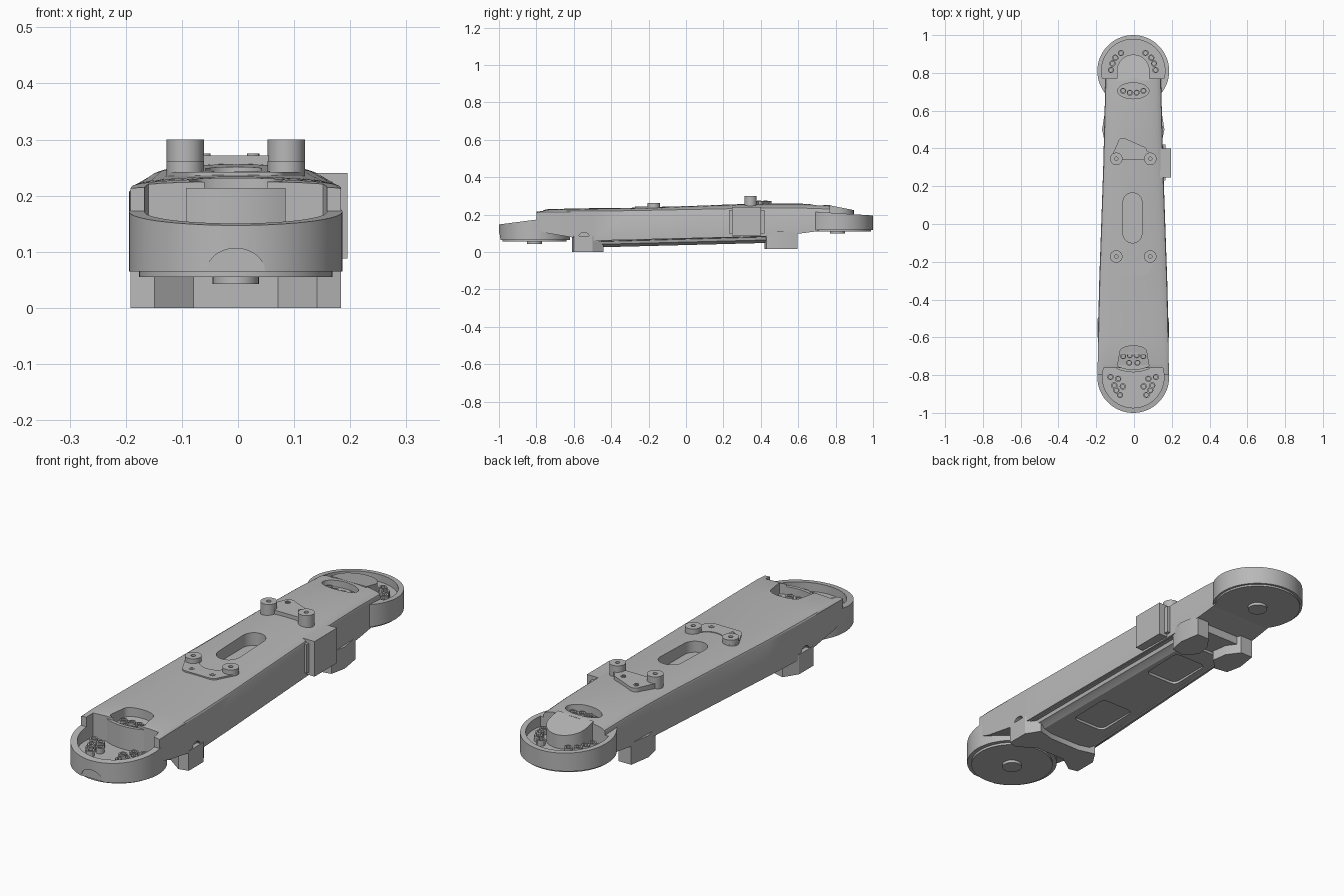
import bpy, bmesh, math
from mathutils import Vector

if "Cube" in bpy.data.objects:
    bpy.data.objects.remove(bpy.data.objects["Cube"], do_unlink=True)

grey = bpy.data.materials.new("plain_grey")
grey.use_nodes = True
COLOUR = (0.48, 0.48, 0.48, 1)
grey.diffuse_color = COLOUR
grey.node_tree.nodes["Principled BSDF"].inputs["Base Color"].default_value = COLOUR
CX = -0.004  # centre line of the arm


def finish(name, bm):
    bmesh.ops.recalc_face_normals(bm, faces=bm.faces)
    mesh = bpy.data.meshes.new(name)
    bm.to_mesh(mesh)
    bm.free()
    mesh.materials.append(grey)
    ob = bpy.data.objects.new(name, mesh)
    bpy.context.collection.objects.link(ob)
    return ob


def loft(name, rings):
    """Closed skin through rings of equal length."""
    bm = bmesh.new()
    loops = [[bm.verts.new(p) for p in r] for r in rings]
    n = len(loops[0])
    for a, b in zip(loops, loops[1:]):
        for i in range(n):
            j = (i + 1) % n
            bm.faces.new((a[i], a[j], b[j], b[i]))
    bm.faces.new(loops[0])
    bm.faces.new(loops[-1])
    return finish(name, bm)


def prism(name, outline, low, high):
    """Upright prism; high may be a function of y."""
    top = high if callable(high) else (lambda y: high)
    return loft(name, [[(x, y, low) for x, y in outline],
                       [(x, y, top(y)) for x, y in outline]])


def oval(x, y, rx, ry, start=0, end=360, n=48):
    full = end - start == 360
    return [(x + rx * math.cos(math.radians(start + (end - start) * i / n)),
             y + ry * math.sin(math.radians(start + (end - start) * i / n)))
            for i in range(n if full else n + 1)]


def box(name, x0, x1, y0, y1, z0, z1):
    return prism(name, [(x0, y0), (x1, y0), (x1, y1), (x0, y1)], z0, z1)


def cut(target, cutter):
    cutter.hide_render = True
    mod = target.modifiers.new("cut", "BOOLEAN")
    mod.operation, mod.solver, mod.object = "DIFFERENCE", "EXACT", cutter
    bpy.context.view_layer.objects.active = target
    bpy.ops.object.modifier_apply(modifier=mod.name)


def cut_all(targets, cutter):
    for t in targets:
        cut(t, cutter)
    bpy.data.objects.remove(cutter, do_unlink=True)


def post(name, x, y, r, z0, z1, hole, depth, sides=24):
    """Round post with a blind hole in its top."""
    rings = [[(px, py, z) for px, py in oval(x, y, rr, rr, n=sides)]
             for rr, z in ((r, z0), (r, z1), (hole, z1), (hole, z1 - depth))]
    return loft(name, rings)


def side_cylinder(name, y, z, r, x0, x1):
    return loft(name, [[(x, a, b) for a, b in oval(y, z, r, r, n=24)] for x in (x0, x1)])


# Main body: crowned section lofted along the arm
def body_ring(y, hw, low, side, top):
    crown = [(CX + hw * math.cos(a), y, side + (top - side) * math.sin(a) ** 0.8)
             for a in [math.pi * i / 16 for i in range(1, 16)]]
    return [(CX + hw, y, low), (CX + hw, y, side)] + crown + [(CX - hw, y, side), (CX - hw, y, low)]


body = loft("main_body", [body_ring(*s) for s in (
    (-0.80, 0.188, 0.12, 0.212, 0.217), (-0.74, 0.188, 0.1, 0.213, 0.23),
    (-0.62, 0.187, 0.08, 0.213, 0.232), (-0.5, 0.185, 0.06, 0.213, 0.234),
    (-0.3, 0.18, 0.065, 0.215, 0.236), (0.3, 0.159, 0.08, 0.224, 0.256),
    (0.46, 0.155, 0.085, 0.226, 0.258), (0.62, 0.151, 0.1, 0.226, 0.258),
    (0.77, 0.147, 0.12, 0.222, 0.25))])

# End cups with sloping rims
front_cup = prism("front_cup", oval(CX, -0.81, 0.19, 0.19, n=64), 0.065,
                  lambda y: 0.147 + (y + 1) * 0.13)
rear_cup = prism("rear_cup", oval(CX, 0.81, 0.19, 0.19, n=64), 0.118,
                 lambda y: 0.195 + (1 - y) * 0.065)
cut_all([body, front_cup], prism("front_cavity", oval(CX, -0.81, 0.163, 0.163, 163, 377), 0.115, 0.4))
cut_all([rear_cup], prism("rear_cavity", oval(CX, 0.81, 0.168, 0.168, -14, 194), 0.165, 0.4))

# Shallow half-round thumb flat on the front rim
cut_all([front_cup], loft("thumb_cutter", [[(x, y, z) for x, z in oval(CX, 0.064, 0.052, 0.042, 0, 180, 24)]
                                           for y in (-1.05, -0.991)]))

# Underside caps and hubs
for end, y, z, r in (("front", -0.81, 0.055, 0.172), ("rear", 0.81, 0.11, 0.18)):
    prism(end + "_cap", oval(CX, y, r, r, n=64), z, z + 0.02)
    prism(end + "_hub", oval(CX, y, 0.041, 0.041, n=32), z - 0.012, z + 0.01)

# Front boss, rear tongue
boss = prism("front_boss", oval(CX, -0.575, 0.21, 0.21, 245, 295, 16) + [(0.08, -0.72), (-0.09, -0.72)],
             0.11, 0.214)
tongue = prism("rear_tongue", oval(CX, 0.81, 0.087, 0.087, 0, 180, 32) + [(-0.09, 0.76), (0.082, 0.76)],
               0.15, lambda y: 0.249 - (y - 0.77) * 0.2)

# Pockets and slot in the top
cut_all([body, boss], prism("front_pocket", oval(CX, -0.565, 0.205, 0.205, 246, 294, 12)
                            + oval(CX, -0.675, 0.07, 0.03, 0, 180, 16), 0.18, 0.4))
cut_all([body], prism("rear_pocket", oval(CX, 0.705, 0.083, 0.042), 0.222, 0.4))
cut_all([body], prism("top_slot", oval(-0.008, 0.115, 0.05, 0.05, 0, 180, 24)
                      + oval(-0.008, -0.05, 0.05, 0.05, 180, 360, 24), 0.195, 0.4))

# Arched notches low on both flanks
cut_all([body], side_cylinder("left_notch", -0.545, 0.075, 0.03, 0.165, 0.3))
cut_all([body], side_cylinder("right_notch", -0.545, 0.075, 0.03, -0.3, -0.173))

# Bolts: mirrored clusters in the cups, single rows in the pockets
front_cluster = [(0.12, -0.81), (0.08, -0.82), (0.1, -0.855), (0.055, -0.86), (0.09, -0.88), (0.07, -0.905)]
rear_cluster = [(0.065, 0.905), (0.095, 0.88), (0.11, 0.85), (0.118, 0.815)]
for s in (-1, 1):
    for where, cluster, z in (("front", front_cluster, 0.115), ("rear", rear_cluster, 0.165)):
        for x, y in cluster:
            post(where + "_cup_bolt", CX + s * x, y, 0.017, z - 0.005, z + 0.024, 0.01, 0.012, 12)
    for x, y in ((0.018, -0.695), (0.053, -0.7), (0.022, -0.735)):
        post("front_pocket_bolt", CX + s * x, y, 0.016, 0.175, 0.195, 0.01, 0.01, 12)
    for x, y in ((0.018, 0.695), (0.054, 0.705)):
        post("rear_pocket_bolt", CX + s * x, y, 0.016, 0.215, 0.235, 0.01, 0.01, 12)

# Top brackets: two posts on a rounded plate each
for s in (-1, 1):
    post("front_post", CX + s * 0.09, -0.172, 0.033, 0.2, 0.262, 0.009, 0.02)
    post("rear_post", CX + s * 0.09, 0.345, 0.033, 0.22, 0.3, 0.009, 0.02)
    post("front_plate_pin", CX + s * 0.05, -0.24, 0.011, 0.225, 0.244, 0.006, 0.005, 12)
prism("front_plate", oval(CX - 0.09, -0.172, 0.033, 0.033, 90, 200, 8)
      + oval(CX - 0.055, -0.238, 0.034, 0.034, 200, 270, 8)
      + oval(CX + 0.055, -0.238, 0.034, 0.034, 270, 340, 8)
      + oval(CX + 0.09, -0.172, 0.033, 0.033, -20, 90, 8)
      + oval(CX, -0.16, 0.06, 0.045, 0, -180, 16), 0.2, 0.242)
prism("rear_plate", oval(CX - 0.09, 0.36, 0.022, 0.022, 170, 270, 8)
      + oval(CX + 0.09, 0.36, 0.022, 0.022, 270, 360, 8)
      + oval(CX + 0.05, 0.388, 0.022, 0.022, 0, 70, 8)
      + oval(CX - 0.055, 0.43, 0.026, 0.026, 70, 170, 8), 0.23, 0.272)
for x, y in ((-0.06, 0.425), (0.027, 0.39)):
    post("rear_plate_pin", x, y, 0.011, 0.26, 0.275, 0.006, 0.006, 12)

# Connector box on the left flank
box("side_connector", 0.13, 0.195, 0.245, 0.4, 0.088, 0.24)
box("side_connector_base", 0.13, 0.168, 0.23, 0.42, 0.1, 0.225)


# Stepped underside cover with two shallow windows
def cover_ring(y, hw, low, top):
    half = [(hw, top), (hw, top - 0.012), (hw - 0.014, top - 0.014), (hw - 0.018, low + 0.016),
            (hw - 0.03, low + 0.012), (hw - 0.05, low)]
    return [(CX + x, y, z) for x, z in half] + [(CX - x, y, z) for x, z in reversed(half)]


cover = loft("bottom_cover", [cover_ring(-0.5, 0.176, 0.024, 0.068), cover_ring(0.46, 0.146, 0.049, 0.095)])
for y, z in ((-0.21, 0.04), (0.27, 0.053)):
    corners = [(0.055, 0.075, 0), (-0.055, 0.075, 90), (-0.055, -0.075, 180), (0.055, -0.075, 270)]
    outline = [p for x, dy, a in corners for p in oval(CX + x, y + dy, 0.025, 0.025, a, a + 90, 6)]
    cut_all([cover], prism("window_cutter", outline, -0.05, z))

# Saddle feet: front one spans the width, rear one has two lobes
half_front = [(0.075, -0.56), (0.145, -0.61), (0.188, -0.6), (0.188, -0.5), (0.15, -0.44), (0.075, -0.46)]
front_outline = [(CX + x, y) for x, y in half_front] + [(CX - x, y) for x, y in reversed(half_front)]
prism("front_foot", front_outline, 0.0, 0.085)
for side, s in (("left", 1), ("right", -1)):
    lobe = [(0.04, 0.47), (0.09, 0.42), (0.15, 0.43), (0.165, 0.5), (0.15, 0.595), (0.09, 0.595), (0.05, 0.54)]
    prism("rear_foot_" + side, [(CX + s * x, y) for x, y in lobe], 0.016, 0.11)
box("rear_foot_bridge", -0.09, 0.08, 0.46, 0.58, 0.06, 0.11)

# Smooth the round surfaces, keep edges crisp
for ob in bpy.context.view_layer.objects:
    ob.select_set(ob.type == "MESH")
bpy.context.view_layer.objects.active = body
bpy.ops.object.shade_smooth_by_angle(angle=math.radians(30))
